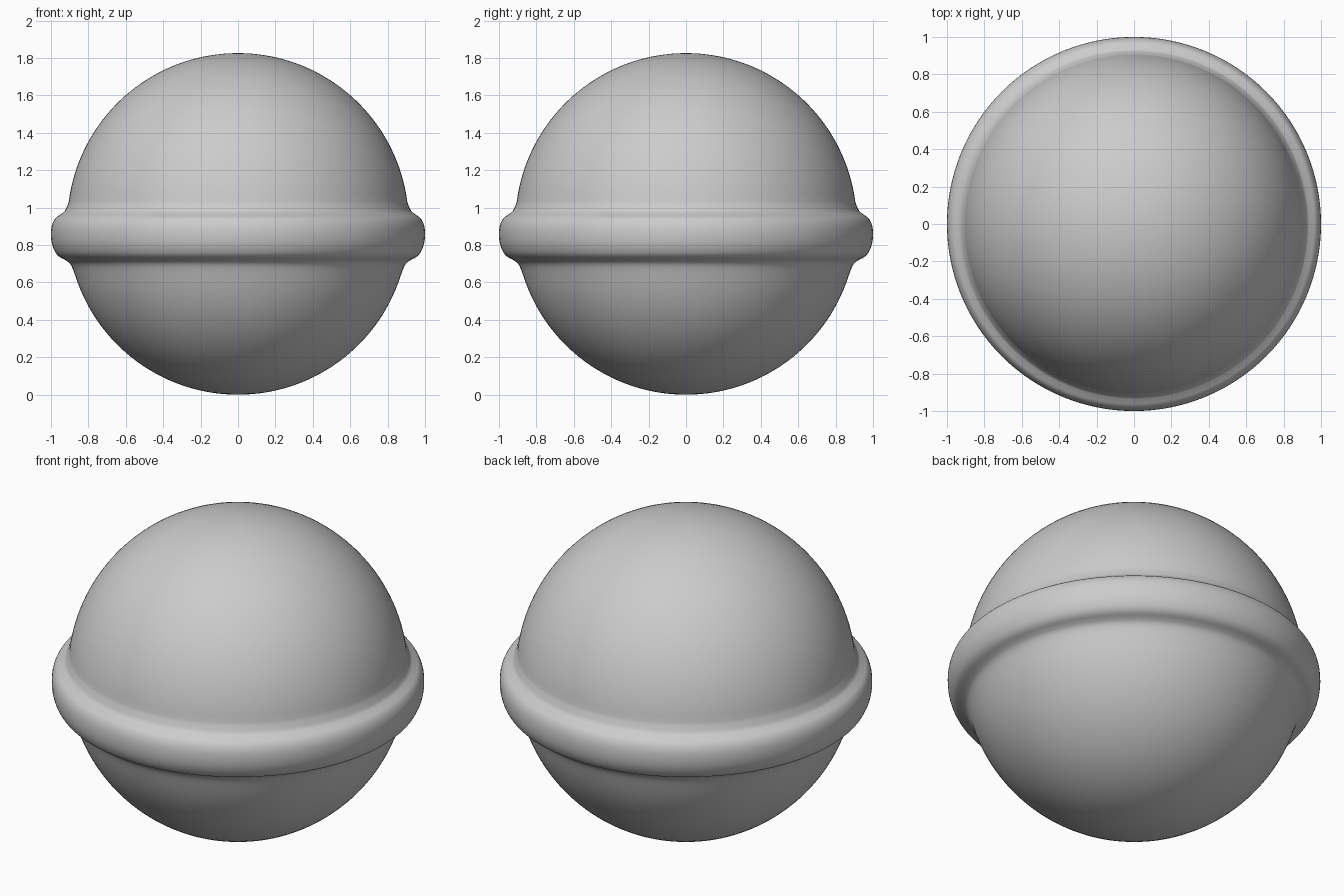
import bpy, bmesh, math
from mathutils import Vector

if "Cube" in bpy.data.objects:
    bpy.data.objects.remove(bpy.data.objects["Cube"])

R = 0.913   # ball radius
SEG = 128

def arc(a0, a1, n):
    """Points (radius, z) on the ball outline, angles from the bottom pole."""
    out = []
    for i in range(n + 1):
        a = math.radians(a0 + (a1 - a0) * i / n)
        out.append((R * math.sin(a), R - R * math.cos(a)))
    return out

def smooth(pts, steps=5):
    """Catmull-Rom curve through all points but the first and last."""
    out = []
    for i in range(1, len(pts) - 2):
        p0, p1, p2, p3 = (Vector(p) for p in pts[i - 1:i + 3])
        for s in range(steps):
            t = s / steps
            v = 0.5 * (2 * p1 + (p2 - p0) * t + (2 * p0 - 5 * p1 + 4 * p2 - p3) * t * t
                       + (3 * p1 - p0 - 3 * p2 + p3) * t ** 3)
            out.append((v.x, v.y))
    return out

# Outline: lower bowl, rounded belt with filleted roots, upper dome
lower = arc(0, 72, 30)
belt = [(0.886, 0.678), (0.901, 0.703), (0.922, 0.719), (0.955, 0.737), (0.977, 0.762),
        (0.994, 0.805), (1.0, 0.855), (0.995, 0.905), (0.977, 0.942), (0.948, 0.964),
        (0.928, 0.98), (0.915, 1.005)]
upper = arc(97.5, 180, 36)
profile = lower[:-1] + smooth([lower[-2], lower[-1]] + belt + upper[:2]) + upper

# Revolve the outline
bm = bmesh.new()
verts = [bm.verts.new((r, 0, z)) for r, z in profile]
edges = [bm.edges.new(e) for e in zip(verts, verts[1:])]
bmesh.ops.spin(bm, geom=verts + edges, cent=(0, 0, 0), axis=(0, 0, 1),
               angle=math.tau, steps=SEG)
bmesh.ops.remove_doubles(bm, verts=bm.verts, dist=1e-4)
bmesh.ops.recalc_face_normals(bm, faces=bm.faces)
for f in bm.faces:
    f.smooth = True
mesh = bpy.data.meshes.new("belted_ball")
bm.to_mesh(mesh)
bm.free()
bpy.context.collection.objects.link(bpy.data.objects.new("belted_ball", mesh))
